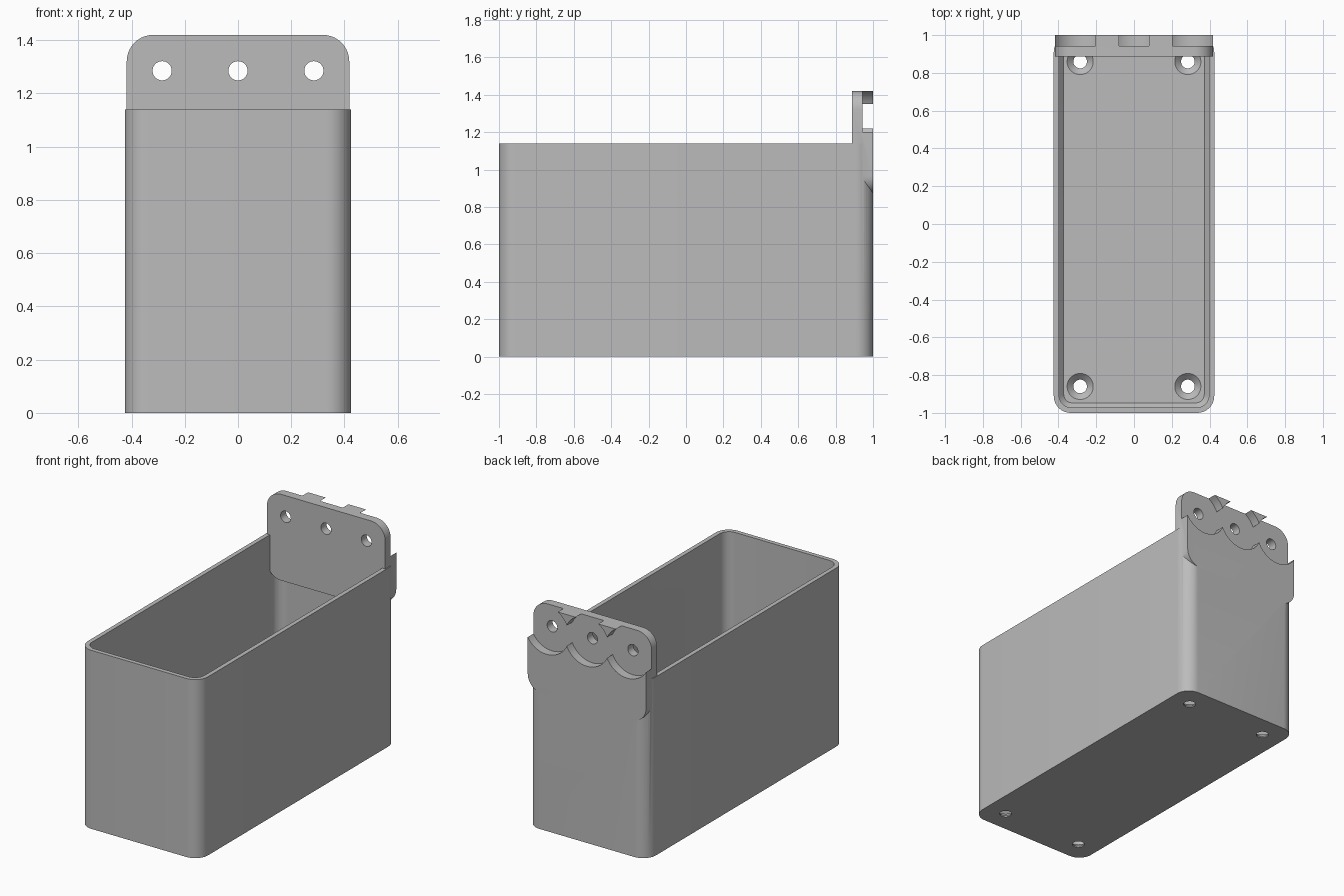
import bpy, bmesh, math
from mathutils import Matrix

old = bpy.data.objects.get("Cube")
if old:
    bpy.data.objects.remove(old, do_unlink=True)

HALF_W, HEIGHT, WALL, FLOOR = 0.425, 1.14, 0.028, 0.04
HOLE_R, HOLE_Z, HOLE_X = 0.036, 1.285, 0.285

grey = bpy.data.materials.new("plain grey")
grey.use_nodes = True
grey.diffuse_color = (0.5, 0.5, 0.5, 1)
grey.node_tree.nodes["Principled BSDF"].inputs["Base Color"].default_value = grey.diffuse_color


def rounded_rect(hw, hh, r, steps=10):
    """Counter-clockwise outline of a rectangle with round corners."""
    pts = []
    for i, (sx, sy) in enumerate([(1, 1), (-1, 1), (-1, -1), (1, -1)]):
        for k in range(steps + 1):
            a = math.pi / 2 * (i + k / steps)
            pts.append((sx * (hw - r) + r * math.cos(a), sy * (hh - r) + r * math.sin(a)))
    return pts


def circle(r, steps=48):
    return [(r * math.cos(2 * math.pi * k / steps), r * math.sin(2 * math.pi * k / steps))
            for k in range(steps)]


def loft(name, sections, matrix=Matrix()):
    """Closed solid through (outline, z) sections of equal point count."""
    bm = bmesh.new()
    rings = [[bm.verts.new((x, y, z)) for x, y in outline] for outline, z in sections]
    for low, high in zip(rings, rings[1:]):
        for i in range(len(low)):
            j = (i + 1) % len(low)
            bm.faces.new((low[i], low[j], high[j], high[i]))
    bm.faces.new(rings[0][::-1])
    bm.faces.new(rings[-1])
    bm.transform(matrix)
    bmesh.ops.recalc_face_normals(bm, faces=bm.faces)
    mesh = bpy.data.meshes.new(name)
    bm.to_mesh(mesh)
    bm.free()
    mesh.materials.append(grey)
    ob = bpy.data.objects.new(name, mesh)
    bpy.context.collection.objects.link(ob)
    return ob


def combine(target, other, operation):
    """Apply a boolean and discard the helper."""
    mod = target.modifiers.new(operation, 'BOOLEAN')
    mod.operation, mod.solver, mod.object = operation, 'EXACT', other
    bpy.context.view_layer.objects.active = target
    bpy.ops.object.modifier_apply(modifier=mod.name)
    bpy.data.objects.remove(other, do_unlink=True)


def along_y(x, y, z):
    """Place an outline upright in xz, with its depth running towards +y."""
    return Matrix.Translation((x, y, z)) @ Matrix(((1, 0, 0, 0), (0, 0, 1, 0), (0, 1, 0, 0), (0, 0, 0, 1)))


# Open box with a chamfer between walls and floor
outer = rounded_rect(HALF_W, 1, 0.09)
bin_body = loft("storage_bin", [(outer, 0), (outer, HEIGHT)])
inner = rounded_rect(HALF_W - WALL, 1 - WALL, 0.065)
inner_low = rounded_rect(HALF_W - WALL - 0.025, 1 - WALL - 0.025, 0.045)
cavity = loft("cavity", [(inner_low, FLOOR), (inner, FLOOR + 0.03), (inner, HEIGHT + 0.1)])
combine(bin_body, cavity, 'DIFFERENCE')

# Countersunk floor holes
for sx in (-1, 1):
    for sy in (-1, 1):
        screw = loft("screw_hole",
                     [(circle(HOLE_R), -0.05), (circle(HOLE_R), 0.008),
                      (circle(0.069), FLOOR), (circle(0.069), FLOOR + 0.02)],
                     Matrix.Translation((sx * HOLE_X, sy * 0.86, 0)))
        combine(bin_body, screw, 'DIFFERENCE')

# Mounting plate at the back, flush with the rear face
bottom, top = 0.87, 1.42
plate_outline = rounded_rect(0.418, (top - bottom) / 2, 0.1)
plate = loft("mounting_plate", [(plate_outline, 0), (plate_outline, 0.112)],
             along_y(0, 0.888, (top + bottom) / 2))
combine(bin_body, plate, 'UNION')

# Overlapping round recesses behind the plate, each with a through hole
for x in (-HOLE_X, 0, HOLE_X):
    for radius, y in ((0.157, 0.943), (HOLE_R, 0.8)):
        bore = loft("bore", [(circle(radius), 0), (circle(radius), 0.3)], along_y(x, y, HOLE_Z))
        combine(bin_body, bore, 'DIFFERENCE')

# Smooth the round corners, keep the edges crisp
bpy.ops.object.select_all(action='DESELECT')
bin_body.select_set(True)
bpy.context.view_layer.objects.active = bin_body
bpy.ops.object.shade_smooth_by_angle(angle=math.radians(30))
